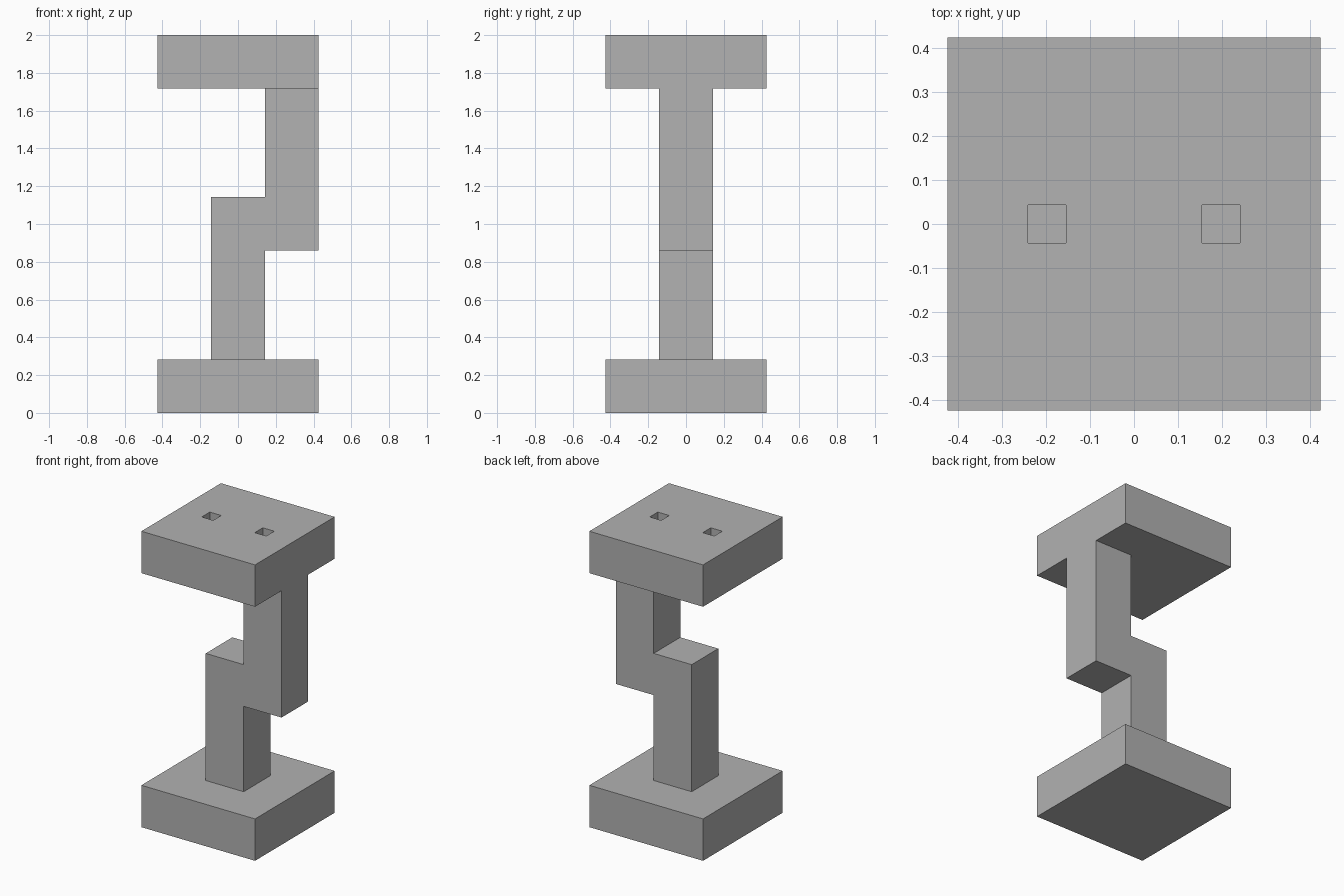
import bpy
import bmesh

cube = bpy.data.objects.get("Cube")
if cube:
    bpy.data.objects.remove(cube, do_unlink=True)

HALF = 0.425      # half width of the plates
COL = 0.142       # half width of the column
THICK = 0.283     # plate thickness
TOP = 2.0

grey = bpy.data.materials.new("plain grey")
grey.use_nodes = True
colour = (0.445, 0.445, 0.445, 1)
grey.diffuse_color = colour
grey.node_tree.nodes["Principled BSDF"].inputs["Base Color"].default_value = colour


def extrude_profile(name, points, half_depth):
    """Extrude an x-z outline along y, centred on y = 0."""
    bm = bmesh.new()
    face = bm.faces.new([bm.verts.new((x, -half_depth, z)) for x, z in points])
    moved = bmesh.ops.extrude_face_region(bm, geom=[face])["geom"]
    verts = [v for v in moved if isinstance(v, bmesh.types.BMVert)]
    bmesh.ops.translate(bm, verts=verts, vec=(0, 2 * half_depth, 0))
    bmesh.ops.recalc_face_normals(bm, faces=bm.faces)
    mesh = bpy.data.meshes.new(name)
    bm.to_mesh(mesh)
    bm.free()
    mesh.materials.append(grey)
    obj = bpy.data.objects.new(name, mesh)
    bpy.context.collection.objects.link(obj)
    return obj


def block(name, x0, x1, half_depth, z0, z1):
    return extrude_profile(name, [(x0, z0), (x1, z0), (x1, z1), (x0, z1)], half_depth)


# Base and top plates
block("base_plate", -HALF, HALF, HALF, 0, THICK)
top_plate = block("top_plate", -HALF, HALF, HALF, TOP - THICK, TOP)

# Stepped column, its upper half flush with the left edge of the top plate
extrude_profile("stepped_column", [
    (-COL, THICK), (COL, THICK), (COL, 0.86), (HALF, 0.86),
    (HALF, TOP - THICK), (COL, TOP - THICK), (COL, 1.142), (-COL, 1.142)], COL)

# Two square blind pockets in the top
for side in (-1, 1):
    x, r = side * 0.198, 0.043
    cutter = block("pocket_cutter", x - r, x + r, r, TOP - 0.1, TOP + 0.1)
    cutter.hide_render = True
    mod = top_plate.modifiers.new("pocket", 'BOOLEAN')
    mod.operation = 'DIFFERENCE'
    mod.solver = 'EXACT'
    mod.object = cutter
    bpy.context.view_layer.objects.active = top_plate
    bpy.ops.object.modifier_apply(modifier=mod.name)
    bpy.data.objects.remove(cutter, do_unlink=True)
